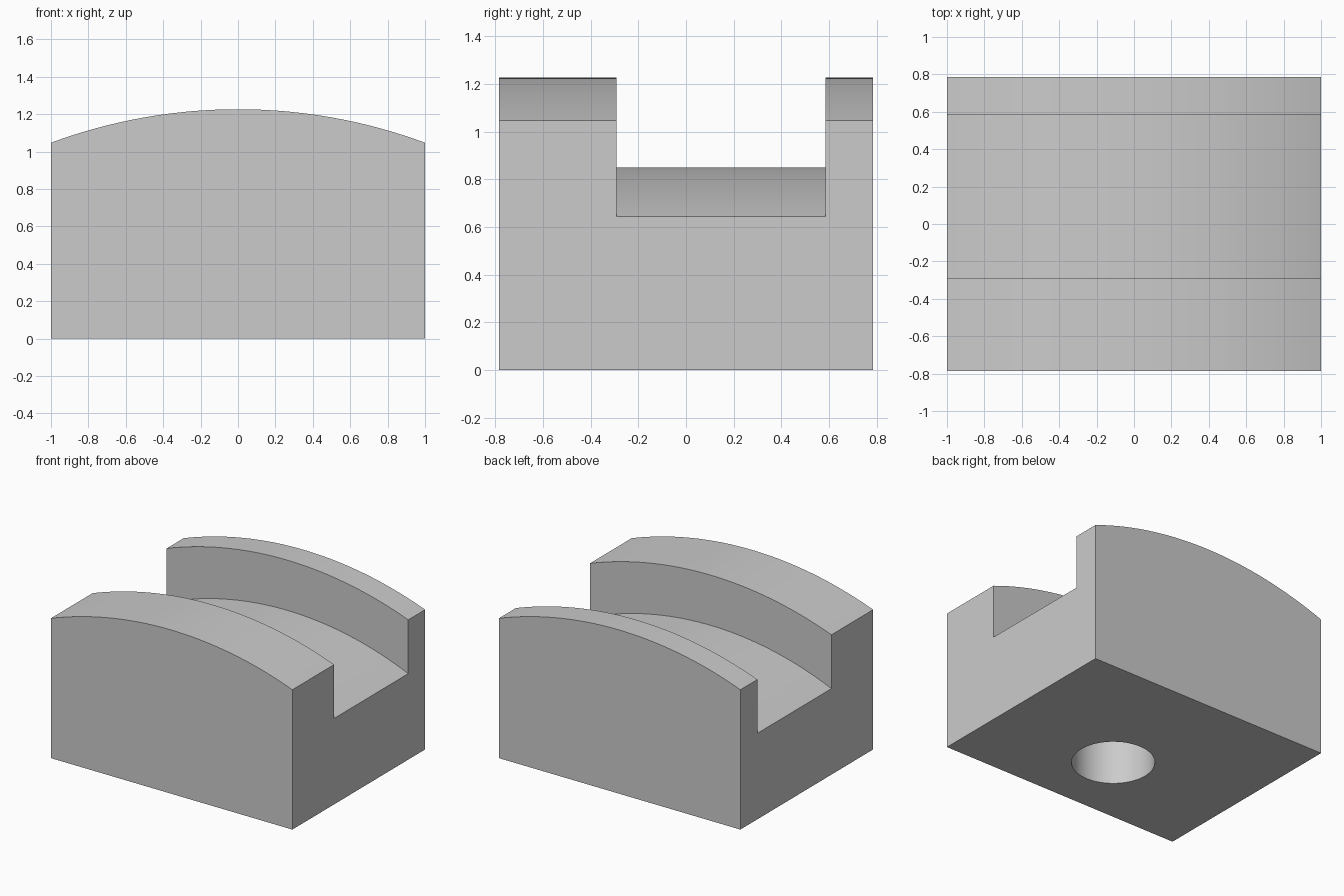
import bpy
import bmesh
import math

default_cube = bpy.data.objects.get("Cube")
if default_cube:
    bpy.data.objects.remove(default_cube, do_unlink=True)

grey = bpy.data.materials.new("light grey")
grey.use_nodes = True
grey.diffuse_color = (0.6, 0.6, 0.6, 1)
grey.node_tree.nodes["Principled BSDF"].inputs["Base Color"].default_value = (0.6, 0.6, 0.6, 1)


def arc(half, crown, edge, steps=64):
    """Points (x, z) on a circular arc from +half to -half, edge height at |x| = 1."""
    rise = crown - edge
    radius = (1 + rise * rise) / (2 * rise)
    xs = [half * (1 - 2 * i / steps) for i in range(steps + 1)]
    return [(x, crown - radius + math.sqrt(radius ** 2 - x * x)) for x in xs]


def extrude_y(name, profile, y0, y1):
    """Solid made by extruding an (x, z) outline along y."""
    bm = bmesh.new()
    face = bm.faces.new([bm.verts.new((x, y0, z)) for x, z in profile])
    moved = bmesh.ops.extrude_face_region(bm, geom=[face])["geom"]
    verts = [v for v in moved if isinstance(v, bmesh.types.BMVert)]
    bmesh.ops.translate(bm, verts=verts, vec=(0, y1 - y0, 0))
    bmesh.ops.recalc_face_normals(bm, faces=bm.faces)
    mesh = bpy.data.meshes.new(name)
    bm.to_mesh(mesh)
    bm.free()
    mesh.materials.append(grey)
    obj = bpy.data.objects.new(name, mesh)
    bpy.context.collection.objects.link(obj)
    return obj


def cut(target, cutter):
    """Subtract the cutter and discard it."""
    cutter.hide_render = True
    mod = target.modifiers.new("cut", "BOOLEAN")
    mod.operation = "DIFFERENCE"
    mod.solver = "EXACT"
    mod.object = cutter
    bpy.context.view_layer.objects.active = target
    bpy.ops.object.modifier_apply(modifier=mod.name)
    bpy.data.objects.remove(cutter, do_unlink=True)


# Crowned block
block = extrude_y("block", [(-1, 0), (1, 0)] + arc(1, 1.226, 1.047), -0.785, 0.785)

# Cross channel with an arched floor
half = 1.1
channel = extrude_y("channel_cutter", [(half, 1.5)] + arc(half, 0.85, 0.644) + [(-half, 1.5)],
                    -0.292, 0.585)
cut(block, channel)

# Blind round socket in the underside
depth = 0.5
bpy.ops.mesh.primitive_cylinder_add(vertices=64, radius=0.283, depth=2 * depth,
                                    location=(0, -0.22, 0))
socket = bpy.context.object
socket.name = "socket_cutter"
socket.data.materials.append(grey)
cut(block, socket)

# Smooth curved surfaces, crisp edges
bpy.ops.object.select_all(action="DESELECT")
block.select_set(True)
bpy.context.view_layer.objects.active = block
bpy.ops.object.shade_smooth_by_angle(angle=math.radians(30))
